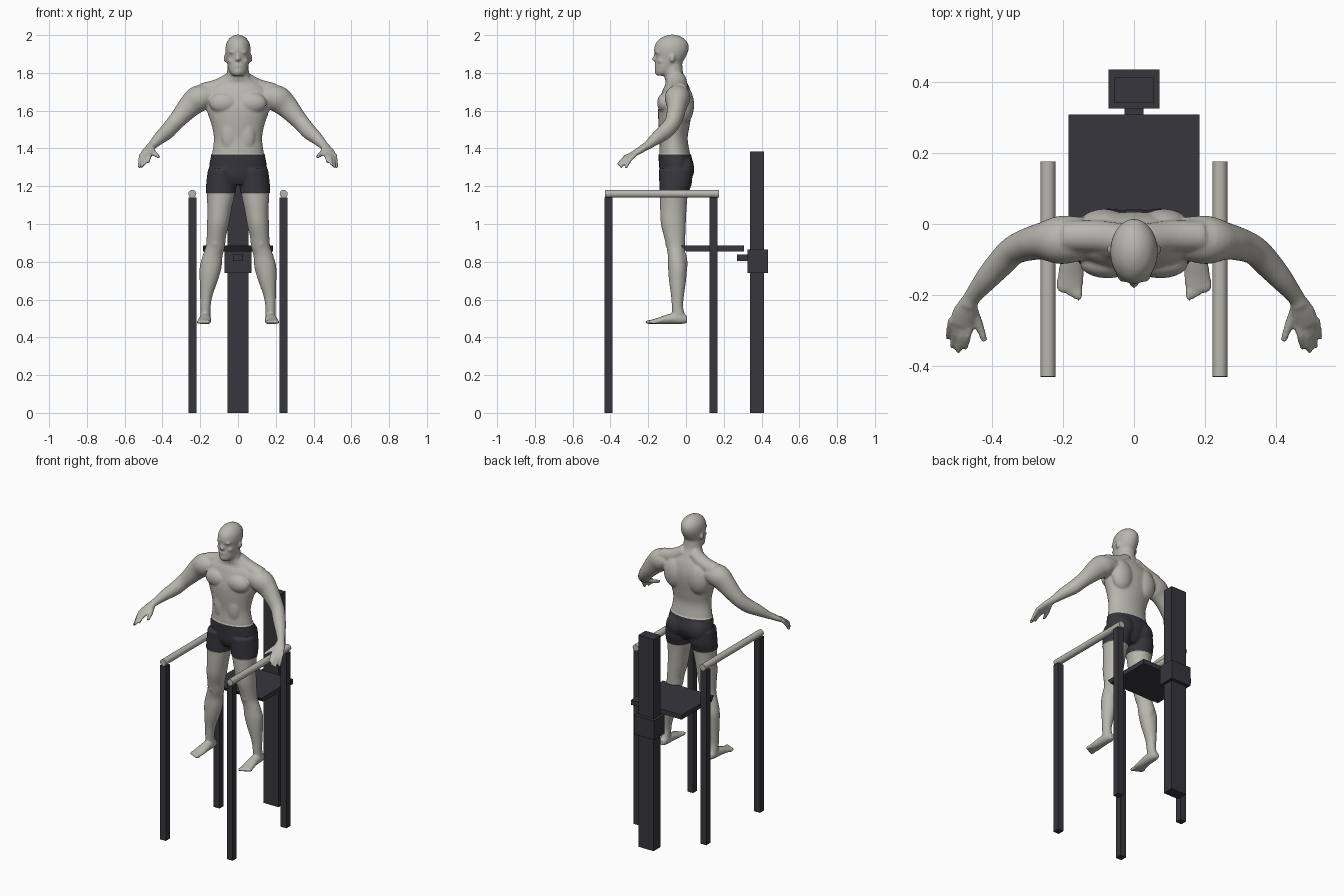
import bpy
import bmesh
from math import cos, sin, tau
from mathutils import Vector, Matrix

cube = bpy.data.objects.get("Cube")
if cube:
    bpy.data.objects.remove(cube)

X, Y, Z = Vector((1, 0, 0)), Vector((0, 1, 0)), Vector((0, 0, 1))


def material(name, rgb):
    mat = bpy.data.materials.new(name)
    mat.use_nodes = True
    mat.diffuse_color = (*rgb, 1)
    bsdf = next(n for n in mat.node_tree.nodes if n.type == 'BSDF_PRINCIPLED')
    bsdf.inputs["Base Color"].default_value = (*rgb, 1)
    bsdf.inputs["Roughness"].default_value = 0.7
    return mat


pale = material("pale grey", (0.48, 0.47, 0.43))
charcoal = material("charcoal", (0.038, 0.037, 0.045))


def add_object(name, bm, *mats):
    bmesh.ops.recalc_face_normals(bm, faces=bm.faces)
    mesh = bpy.data.meshes.new(name)
    bm.to_mesh(mesh)
    bm.free()
    for mat in mats:
        mesh.materials.append(mat)
    obj = bpy.data.objects.new(name, mesh)
    bpy.context.collection.objects.link(obj)
    return obj


def box(name, x, y, z, mat=charcoal, chamfer=0):
    """Box from (min, max) ranges; chamfer slopes the lower front edge back."""
    bm = bmesh.new()
    bmesh.ops.create_cube(bm, size=1)
    for v in bm.verts:
        front_low = v.co.y < 0 and v.co.z < 0
        v.co = [r[1] if c > 0 else r[0] for c, r in zip(v.co, (x, y, z))]
        v.co.y += chamfer * front_low
    return add_object(name, bm, mat)


# Frame: four posts, two round rails
for side, s in (("left", 1), ("right", -1)):
    cx = 0.242 * s
    for end, y in (("front", -0.41), ("back", 0.145)):
        box(f"{side}_{end}_post", (cx - 0.021, cx + 0.021), (y - 0.021, y + 0.021), (0, 1.14))
    bm = bmesh.new()
    bmesh.ops.create_cone(bm, cap_ends=True, segments=24, radius1=0.021, radius2=0.021, depth=0.605,
                          matrix=Matrix.Translation((cx, -0.127, 1.16)) @ Matrix.Rotation(tau / 4, 4, 'X'))
    for f in bm.faces:
        f.smooth = len(f.verts) == 4
    for e in bm.edges:
        e.smooth = all(len(f.verts) == 4 for f in e.link_faces)
    add_object(f"{side}_rail", bm, pale)

# Back column with sliding seat
box("back_column", (-0.055, 0.055), (0.34, 0.413), (0, 1.385))
box("slider_block", (-0.072, 0.072), (0.325, 0.435), (0.74, 0.865))
box("seat_arm", (-0.027, 0.027), (0.27, 0.325), (0.805, 0.838))
box("seat", (-0.184, 0.184), (-0.025, 0.308), (0.855, 0.885), chamfer=0.025)


def smooth_path(rows, steps=5):
    """Catmull-Rom interpolation through rows of numbers."""
    rows = [Vector(r) for r in rows]
    ext = [rows[0]] + rows + [rows[-1]]
    out = []
    for a, b, c, d in zip(ext, ext[1:], ext[2:], ext[3:]):
        for i in range(steps):
            t = i / steps
            out.append((b * 2 + (c - a) * t + (a * 2 - b * 5 + c * 4 - d) * t ** 2
                        + (b * 3 - a - c * 3 + d) * t ** 3) / 2)
    return out + [rows[-1]]


def loft(bm, rows, ref, axis=None, s=1, sides=28):
    """Skin elliptical rings given as x, y, z, half width, half depth."""
    rows = smooth_path(rows)
    centres = [Vector(r[:3]) for r in rows]
    rings = []
    for i, r in enumerate(rows):
        t = axis or (centres[min(i + 1, len(rows) - 1)] - centres[max(i - 1, 0)]).normalized()
        across = ref.cross(t).normalized()
        deep = t.cross(across)
        ring = []
        for k in range(sides):
            a = tau * k / sides
            p = centres[i] + across * r[3] * cos(a) + deep * r[4] * sin(a)
            ring.append(bm.verts.new((p.x * s, p.y, p.z)))
        rings.append(ring)
    for lo, hi in zip(rings, rings[1:]):
        for k in range(sides):
            n = (k + 1) % sides
            bm.faces.new((lo[k], lo[n], hi[n], hi[k]))
    bm.faces.new(rings[0])
    bm.faces.new(rings[-1])


def blob(bm, centre, radii, s=1):
    m = Matrix.Translation((centre[0] * s, centre[1], centre[2])) @ Matrix.Diagonal((*radii, 1))
    bmesh.ops.create_uvsphere(bm, u_segments=20, v_segments=14, radius=1, matrix=m)


body = bmesh.new()

# Torso and neck: z, y, half width, half depth
torso = [(1.21, -.06, .07, .055), (1.25, -.055, .135, .078), (1.3, -.05, .149, .088),
         (1.37, -.06, .138, .082), (1.45, -.065, .128, .074), (1.52, -.063, .139, .082),
         (1.6, -.058, .165, .09), (1.66, -.052, .173, .086), (1.71, -.05, .16, .073),
         (1.745, -.05, .115, .058), (1.775, -.06, .07, .054), (1.81, -.07, .058, .053),
         (1.86, -.075, .052, .055)]
# Skull and jaw
head = [(1.785, -.125, .025, .03), (1.8, -.115, .042, .048), (1.83, -.1, .054, .064),
        (1.88, -.083, .063, .079), (1.92, -.078, .067, .091), (1.955, -.075, .062, .086),
        (1.982, -.074, .046, .063), (1.997, -.073, .024, .034), (2.003, -.073, .004, .006)]
for part in (torso, head):
    loft(body, [(0, y, z, a, b) for z, y, a, b in part], Y, Z)

# Face
blob(body, (0, -.165, 1.873), (.014, .016, .012))
blob(body, (0, -.16, 1.888), (.008, .012, .022))
blob(body, (0, -.156, 1.838), (.021, .012, .009))
blob(body, (0, -.149, 1.806), (.022, .018, .014))

leg = [(.085, -.055, 1.29, .07, .085), (.088, -.055, 1.22, .076, .083), (.091, -.063, 1.165, .075, .074),
       (.098, -.067, 1.08, .064, .07), (.106, -.067, 1.0, .058, .066), (.115, -.06, .93, .051, .056),
       (.12, -.055, .88, .051, .049), (.135, -.05, .83, .053, .046), (.145, -.045, .77, .058, .05),
       (.155, -.045, .7, .048, .045), (.168, -.045, .62, .033, .034), (.172, -.045, .56, .027, .03),
       (.173, -.035, .5, .027, .035), (.173, -.03, .478, .024, .034)]
foot = [(.172, .006, .495, .02, .02), (.173, -.03, .5, .028, .03), (.174, -.09, .497, .032, .027),
        (.178, -.15, .486, .037, .017), (.18, -.185, .482, .035, .011)]
arm = [(.14, -.04, 1.68, .06, .05), (.205, -.045, 1.665, .068, .07), (.255, -.048, 1.625, .053, .062),
       (.3, -.058, 1.575, .046, .051), (.34, -.075, 1.53, .041, .044), (.375, -.11, 1.49, .039, .042),
       (.415, -.155, 1.455, .033, .034), (.455, -.205, 1.415, .024, .022), (.468, -.23, 1.402, .026, .02)]
palm = [(.458, -.21, 1.412, .022, .018), (.474, -.245, 1.39, .033, .018), (.488, -.283, 1.367, .035, .014)]
trapezius = [(.03, -.045, 1.77, .045, .04), (.1, -.035, 1.728, .045, .042), (.19, -.035, 1.7, .045, .045)]
thumb = [(.46, -.23, 1.392, .017, .015), (.438, -.28, 1.37, .013, .013), (.42, -.33, 1.355, .009, .009)]
finger_tips = [(.475, -.35, 1.325), (.495, -.363, 1.312), (.511, -.347, 1.3), (.523, -.32, 1.297)]

# Muscles and features: centre, radii
features = [((.075, -.11, 1.64), (.078, .043, .055)),     # chest
            ((.07, -.005, 1.29), (.066, .045, .065)),     # buttock
            ((.085, -.01, 1.63), (.075, .053, .1)),       # shoulder blade
            ((.045, -.105, 1.47), (.05, .038, .1)),       # abdomen
            ((.135, -.025, .79), (.04, .033, .08)),       # calf
            ((.121, -.09, .9), (.025, .02, .03)),         # knee
            ((.067, -.072, 1.877), (.01, .014, .021)),    # ear
            ((.026, -.15, 1.91), (.024, .014, .008)),     # brow
            ((.034, -.135, 1.864), (.02, .016, .014))]    # cheek

for s in (1, -1):
    loft(body, leg, Y, Z, s)
    loft(body, foot, Z, -Y, s)
    for limb in (arm, palm, trapezius, thumb):
        loft(body, limb, Z, None, s)
    for centre, radii in features:
        blob(body, centre, radii, s)
    # Fingers fan out from the knuckle line
    for i, tip in enumerate(finger_tips):
        base = Vector((.488, -.28, 1.368)) + Vector((.92, .39, 0)) * (i - 1.5) * .018
        mid = base.lerp(Vector(tip), .5) + Z * .008
        loft(body, [(*base, .012, .012), (*mid, .0105, .0105), (*tip, .008, .008)], Z, None, s, 12)
    # Toes shrink toward the outside
    for i in range(5):
        blob(body, (.155 + .014 * i, -.193 + .006 * i, .481), (.011 - .001 * i, .024, .011), s)

# Fuse the parts into one skin
figure = add_object("figure", body)
remesh = figure.modifiers.new("fuse", 'REMESH')
remesh.mode = 'VOXEL'
remesh.voxel_size = 0.006
relax = figure.modifiers.new("relax", 'SMOOTH')
relax.factor = 0.5
relax.iterations = 5
depsgraph = bpy.context.evaluated_depsgraph_get()
fused = bpy.data.meshes.new_from_object(figure.evaluated_get(depsgraph))
figure.modifiers.clear()
figure.data = fused
fused.materials.clear()
fused.materials.append(pale)
fused.materials.append(charcoal)

# Shorts: cut clean hems, recolour and puff out slightly
HEM, WAIST = 1.165, 1.367
bm = bmesh.new()
bm.from_mesh(fused)
for height in (HEM, WAIST):
    bmesh.ops.bisect_plane(bm, geom=bm.verts[:] + bm.edges[:] + bm.faces[:],
                           plane_co=(0, 0, height), plane_no=Z)
bm.normal_update()
cloth = set()
for f in bm.faces:
    c = f.calc_center_median()
    f.smooth = True
    f.material_index = int(HEM < c.z < WAIST and abs(c.x) < 0.25)
    if f.material_index:
        cloth.update(f.verts)
for v, n in [(v, v.normal.copy()) for v in cloth]:
    v.co += n * 0.004
bm.to_mesh(fused)
bm.free()
